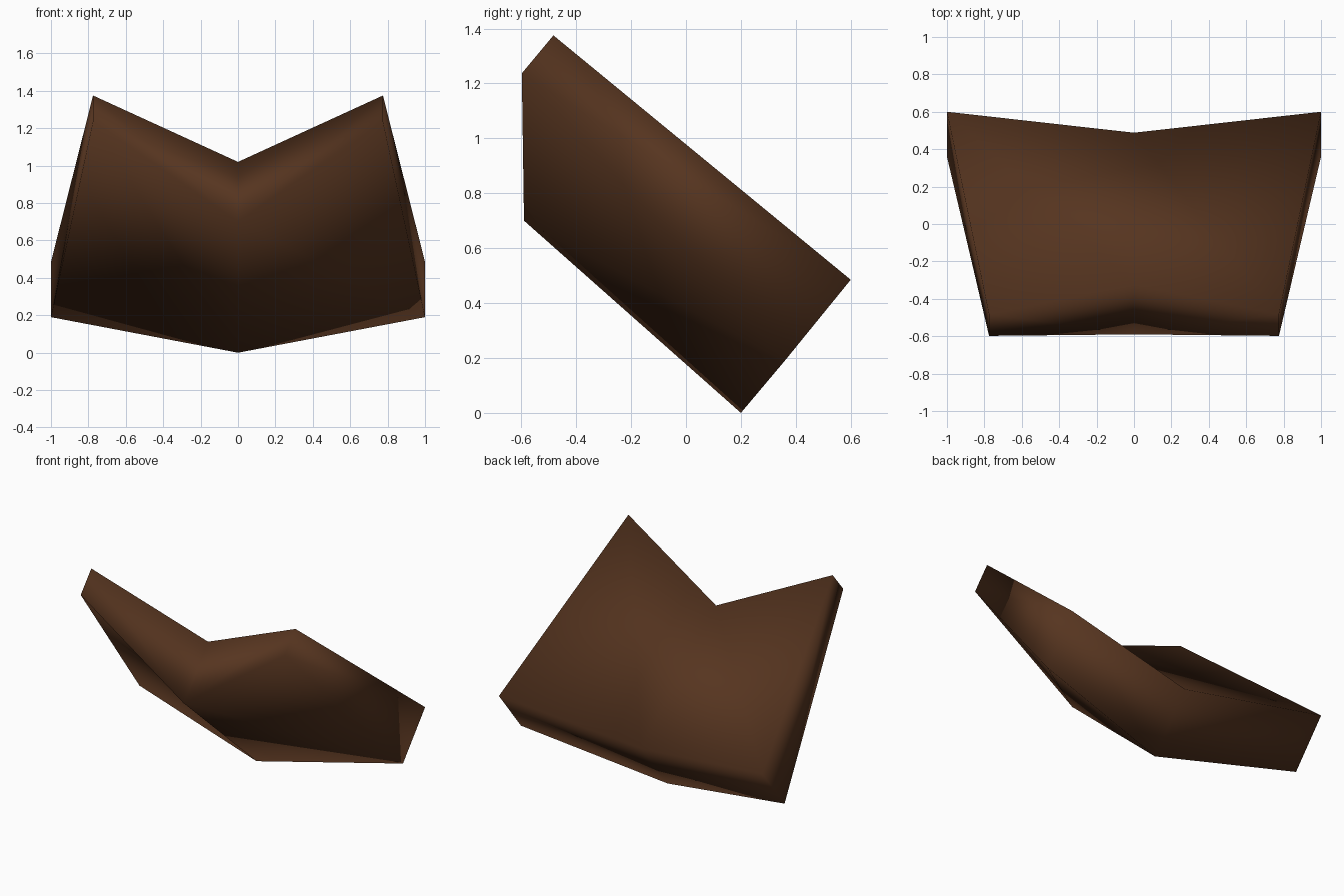
import bpy, bmesh

if "Cube" in bpy.data.objects:
    bpy.data.objects.remove(bpy.data.objects["Cube"])

brown = bpy.data.materials.new("dark brown")
brown.diffuse_color = (0.093, 0.035, 0.014, 1)
brown.use_nodes = True
brown.node_tree.nodes["Principled BSDF"].inputs["Base Color"].default_value = brown.diffuse_color

# Chevron plate: half cross-sections at the low back end and the raised front end,
# each listed as centre bottom, outer bottom, outer top, centre top
low_end = [(0, 0.20, 0), (1.0, 0.36, 0.19), (1.0, 0.60, 0.485), (0, 0.488, 0.35)]
high_end = [(0, -0.59, 0.70), (0.775, -0.598, 1.237), (0.775, -0.483, 1.375), (0, -0.325, 1.02)]


def full_ring(half):
    """Mirror a half section into a closed six-point ring."""
    left = [(-x, y, z) for x, y, z in reversed(half[1:3])]
    return half + left


bm = bmesh.new()
low = [bm.verts.new(p) for p in full_ring(low_end)]
high = [bm.verts.new(p) for p in full_ring(high_end)]

# Skin along the plate; the panels are twisted, so each is folded along one diagonal
for i in range(6):
    j = (i + 1) % 6
    bm.faces.new((low[i], low[j], high[i]))
    bm.faces.new((low[j], high[j], high[i]))

# End caps, split at the centre line
for ring in (low, high):
    bm.faces.new((ring[0], ring[1], ring[2], ring[3]))
    bm.faces.new((ring[0], ring[3], ring[4], ring[5]))

bmesh.ops.recalc_face_normals(bm, faces=bm.faces)
for f in bm.faces:
    f.smooth = True

mesh = bpy.data.meshes.new("chevron_plate")
bm.to_mesh(mesh)
bm.free()
mesh.materials.append(brown)
plate = bpy.data.objects.new("chevron_plate", mesh)
bpy.context.collection.objects.link(plate)
